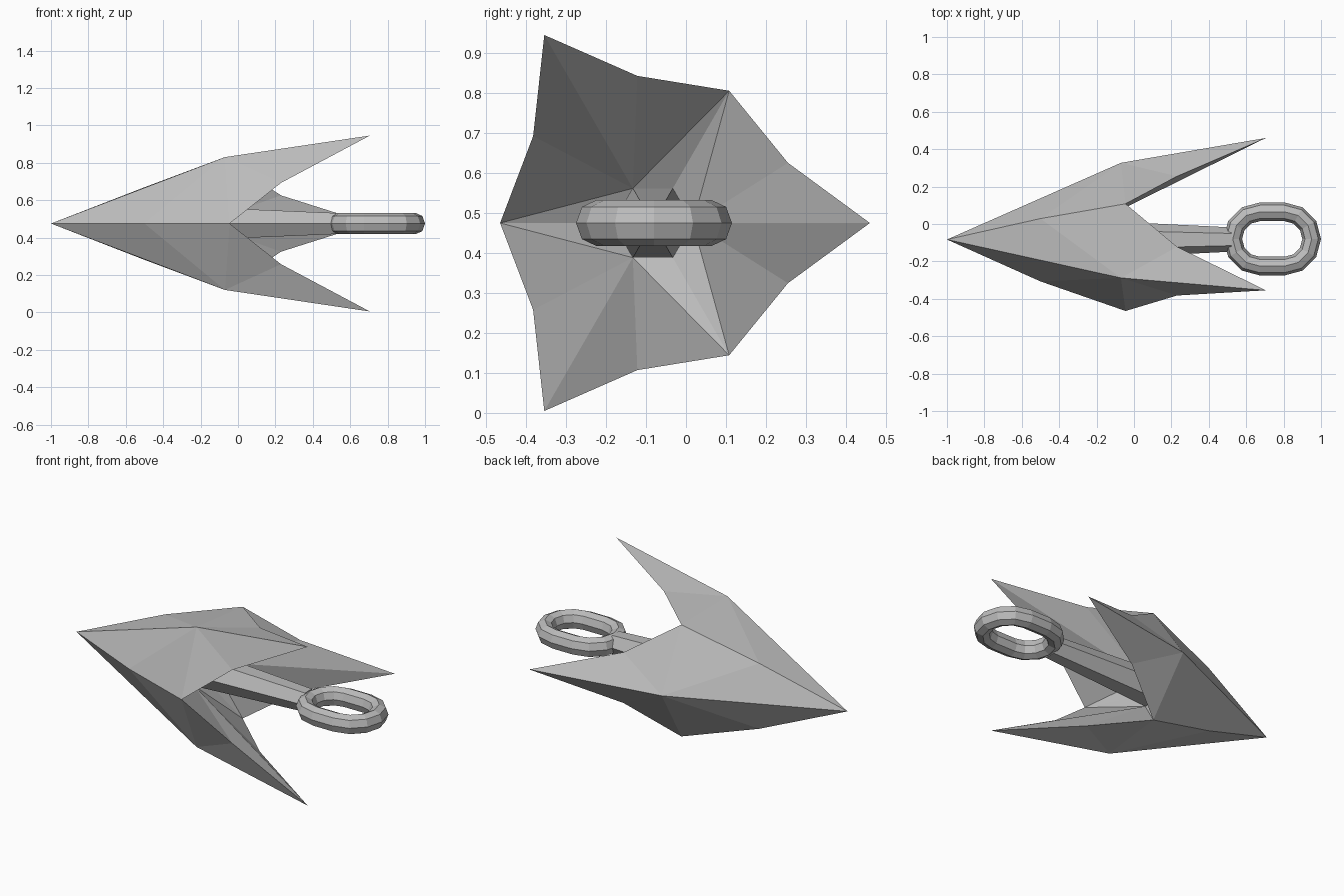
import bpy, bmesh
from math import sin, cos, pi, radians
from mathutils import Vector

cube = bpy.data.objects.get("Cube")
if cube:
    bpy.data.objects.remove(cube)

AXIS_Y, AXIS_Z = -0.083, 0.475

metal = bpy.data.materials.new("grey metal")
metal.use_nodes = True
GREY = (0.5, 0.5, 0.5, 1)
metal.diffuse_color = GREY
metal.node_tree.nodes["Principled BSDF"].inputs["Base Color"].default_value = GREY


def polar(x, radius, degrees):
    """Point at a radius and angle around the long axis."""
    a = radians(degrees)
    return Vector((x, AXIS_Y + radius * cos(a), AXIS_Z + radius * sin(a)))


def finish(name, bm):
    bmesh.ops.remove_doubles(bm, verts=bm.verts, dist=0.0005)
    bmesh.ops.recalc_face_normals(bm, faces=bm.faces)
    mesh = bpy.data.meshes.new(name)
    bm.to_mesh(mesh)
    bm.free()
    mesh.materials.append(metal)
    bpy.context.collection.objects.link(bpy.data.objects.new(name, mesh))


def add_face(bm, *points):
    bm.faces.new([bm.verts.new(p) for p in points])


def bridge(bm, ring_a, ring_b):
    n = len(ring_a)
    for i in range(n):
        j = (i + 1) % n
        add_face(bm, ring_a[i], ring_a[j], ring_b[j], ring_b[i])


# Arrowhead: three swept fins, each built as two mirrored halves
ROOT_X, ROOT_R = -0.19, 0.1
bm = bmesh.new()
nose = polar(-1, 0, 0)
for fin in (0, 120, 240):
    ridge = polar(-0.07, 0.41, fin)
    fin_tip = polar(0.705, 0.543, fin)
    root = polar(ROOT_X, ROOT_R, fin)
    for side in (-1, 1):
        groove = polar(-0.5, 0.224, fin + side * 60)
        valley = polar(-0.045, 0.382, fin + side * 60)
        notch = polar(0.23, 0.37, fin + side * 24)
        root_side = polar(ROOT_X, ROOT_R, fin + side * 60)
        # outer skin
        add_face(bm, nose, groove, ridge)
        add_face(bm, groove, valley, ridge)
        add_face(bm, valley, notch, ridge)
        add_face(bm, notch, fin_tip, ridge)
        # hollow back
        add_face(bm, root, fin_tip, notch)
        add_face(bm, root, notch, valley)
        add_face(bm, root, valley, root_side)
        add_face(bm, root, root_side, polar(ROOT_X, 0, 0))
finish("arrowhead", bm)

# Shaft: tapered hexagonal bar
bm = bmesh.new()
start = [polar(ROOT_X, ROOT_R, a) for a in range(0, 360, 60)]
end = [polar(0.52, 0.065, a) for a in range(0, 360, 60)]
bridge(bm, start, end)
add_face(bm, *start)
add_face(bm, *end)
finish("shaft", bm)

# Chain ring: eight-sided tube around an elongated loop
RING_X, STRAIGHT, BEND = 0.739, 0.066, 0.145
bm = bmesh.new()
sections = []
for end_side, first in ((1, -90), (-1, 90)):
    for step in range(7):
        a = radians(first + step * 30)
        outward = Vector((cos(a), sin(a), 0))
        centre = Vector((RING_X + end_side * STRAIGHT, AXIS_Y + 0.003, AXIS_Z)) + outward * BEND
        sections.append([centre + outward * 0.05 * cos(t * pi / 4)
                         + Vector((0, 0, 0.057 * sin(t * pi / 4))) for t in range(8)])
for i, section in enumerate(sections):
    bridge(bm, section, sections[(i + 1) % len(sections)])
finish("chain_ring", bm)
